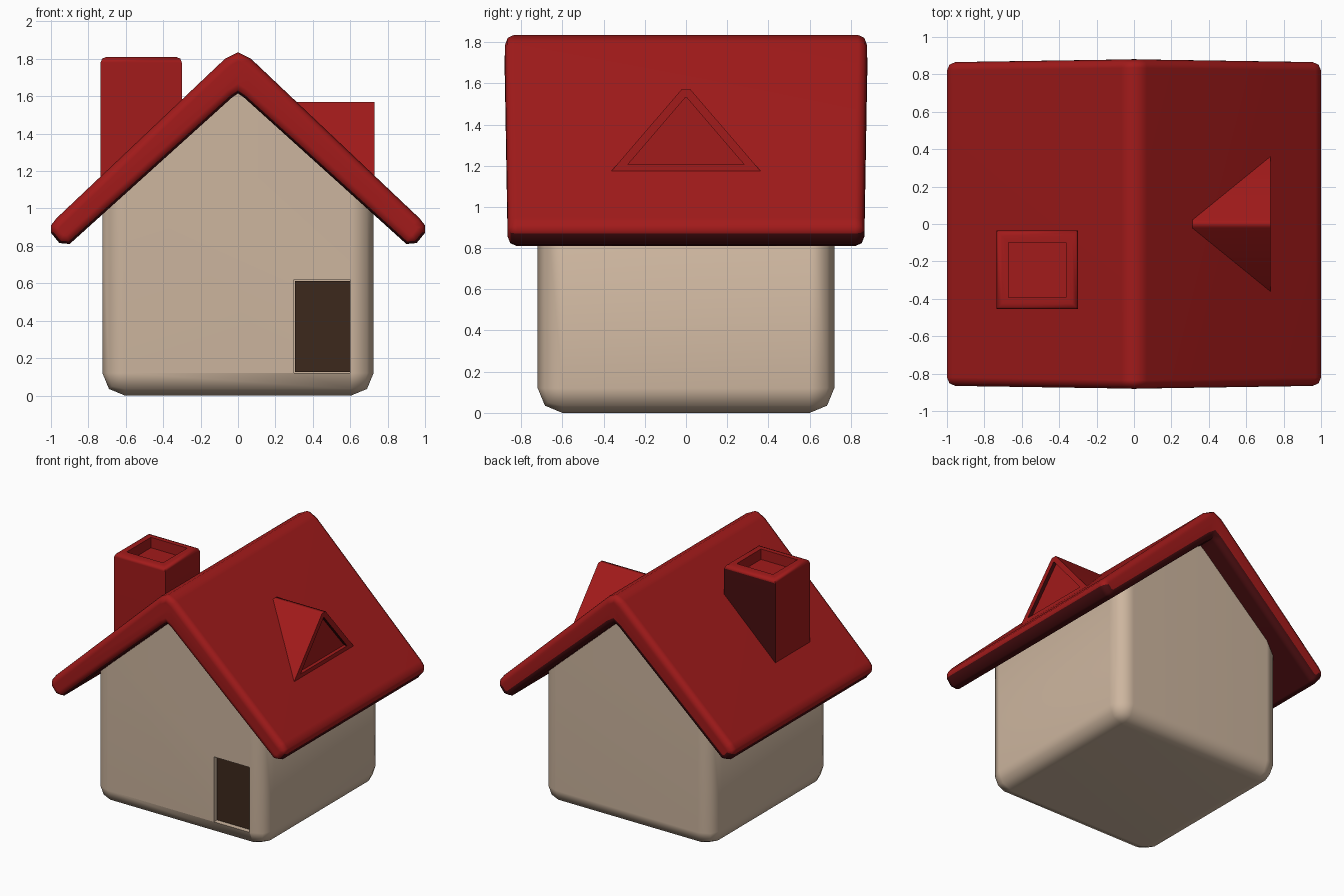
import bpy, bmesh, math
from mathutils import Vector

if "Cube" in bpy.data.objects:
    bpy.data.objects.remove(bpy.data.objects["Cube"])


def material(name, rgb):
    m = bpy.data.materials.new(name)
    m.diffuse_color = (*rgb, 1)
    m.use_nodes = True
    m.node_tree.nodes["Principled BSDF"].inputs["Base Color"].default_value = m.diffuse_color
    return m


RED = material("roof red", (0.36, 0.0105, 0.0105))
DARK_RED = material("dark red", (0.065, 0.004, 0.005))
BEIGE = material("wall beige", (0.61, 0.465, 0.345))
BROWN = material("door brown", (0.046, 0.022, 0.012))


def prism(front, back):
    """bmesh solid between two matching rings of points"""
    bm = bmesh.new()
    a = [bm.verts.new(p) for p in front]
    b = [bm.verts.new(p) for p in back]
    bm.faces.new(a)
    bm.faces.new(b[::-1])
    for i in range(len(a)):
        j = (i + 1) % len(a)
        bm.faces.new((a[j], a[i], b[i], b[j]))
    bmesh.ops.recalc_face_normals(bm, faces=bm.faces)
    return bm


def box(lo, hi):
    rings = [[(x, y, z) for x, z in ((lo[0], lo[2]), (hi[0], lo[2]), (hi[0], hi[2]), (lo[0], hi[2]))]
             for y in (lo[1], hi[1])]
    return prism(*rings)


def bevel(bm, rule, width, segments=2):
    edges = [e for e in bm.edges if rule(*(v.co for v in e.verts))]
    bmesh.ops.bevel(bm, geom=edges, offset=width, segments=segments, profile=0.5, affect='EDGES')


def recess(bm, direction, rim, depth):
    """inset the largest face looking along direction and sink it"""
    bm.normal_update()
    d = Vector(direction)
    face = max((f for f in bm.faces if f.normal.dot(d) > 0.99), key=lambda f: f.calc_area())
    bmesh.ops.inset_region(bm, faces=[face], thickness=rim, use_even_offset=True)
    ext = bmesh.ops.extrude_discrete_faces(bm, faces=[face])
    for v in ext["faces"][0].verts:
        v.co -= d * depth


def make(name, bm, mats, second=None):
    """turn a bmesh into an object; faces passing the rule get the second colour"""
    me = bpy.data.meshes.new(name)
    bm.normal_update()
    if second:
        for f in bm.faces:
            f.material_index = int(second(f.normal))
    bm.to_mesh(me)
    bm.free()
    ob = bpy.data.objects.new(name, me)
    bpy.context.collection.objects.link(ob)
    for m in mats:
        me.materials.append(m)
    return ob


def smooth(ob, angle=50):
    """apply modifiers, smooth soft edges and keep the big faces flat"""
    bpy.ops.object.select_all(action='DESELECT')
    ob.select_set(True)
    bpy.context.view_layer.objects.active = ob
    for m in list(ob.modifiers):
        bpy.ops.object.modifier_apply(modifier=m.name)
    bpy.ops.object.shade_smooth_by_angle(angle=math.radians(angle))
    wn = ob.modifiers.new("flat faces", 'WEIGHTED_NORMAL')
    wn.keep_sharp = True


# walls: gabled block with rounded base and corners
W, D = 0.725, 0.72
gable = [(-W, 0), (W, 0), (W, 1.06), (0, 1.71), (-W, 1.06)]
bm = prism(*[[(x, y, z) for x, z in gable] for y in (-D, D)])
bevel(bm, lambda a, b: (a.z < 0.01 and b.z < 0.01) or (abs(a.x - b.x) < 0.01 and abs(a.y - b.y) < 0.01), 0.12)
walls = make("walls", bm, [BEIGE])

# doorway cut into the front wall
cutter = make("doorway_cutter", box((0.30, -0.9, 0.12), (0.60, -0.68, 0.62)), [])
cutter.hide_render = True
cut = walls.modifiers.new("doorway", 'BOOLEAN')
cut.operation = 'DIFFERENCE'
cut.solver = 'EXACT'
cut.object = cutter
smooth(walls)
bpy.data.objects.remove(cutter)

# door panel
make("door", box((0.305, -0.69, 0.125), (0.598, -0.67, 0.612)), [BROWN])

# roof: thick folded sheet with rounded eaves, soft gable ends and a dark underside
half = [(0.07, 1.80), (0.97, 0.948), (1.0, 0.91), (1.0, 0.87), (0.955, 0.815), (0.90, 0.81), (0.03, 1.595)]
profile = [(0, 1.835)] + half + [(0, 1.615)] + [(-x, z) for x, z in half[::-1]]
bm = prism(*[[(x, s * (0.88 - 0.015 * abs(x)), z) for x, z in profile] for s in (-1, 1)])
bevel(bm, lambda a, b: a.y * b.y > 0, 0.045)
smooth(make("roof", bm, [RED, DARK_RED], lambda n: n.z < (-0.15 if n.y > 0.1 else -0.4)))

# chimney: block with a softened top, a sunken flue and a dark back
bm = box((-0.735, -0.455, 1.02), (-0.30, -0.035, 1.81))
for v in bm.verts:
    if v.co.z < 1.1 and v.co.x > -0.5:
        v.co.z = 1.43            # underside follows the roof slope
bevel(bm, lambda a, b: min(a.z, b.z) > 1.8, 0.03)
back_z = 1.77
recess(bm, (0, 0, 1), 0.033, 0.08)
bm.normal_update()
back = max((f for f in bm.faces if f.normal.y > 0.99), key=lambda f: f.calc_area())
back.material_index = 1
smooth(make("chimney", bm, [RED, DARK_RED]))

# dormer: triangular gable running back into the right roof slope, dark reveals
tri = [(-0.37, 1.165), (0.37, 1.165), (0.022, 1.57), (-0.022, 1.57)]
bm = prism([(0.73, y, z) for y, z in tri],
           [(0.64 if z < 1.3 else 0.26, y, z) for y, z in tri])
recess(bm, (1, 0, 0), 0.04, 0.027)
smooth(make("dormer", bm, [RED, DARK_RED], lambda n: n.z < -0.3 and abs(n.x) < 0.1))
